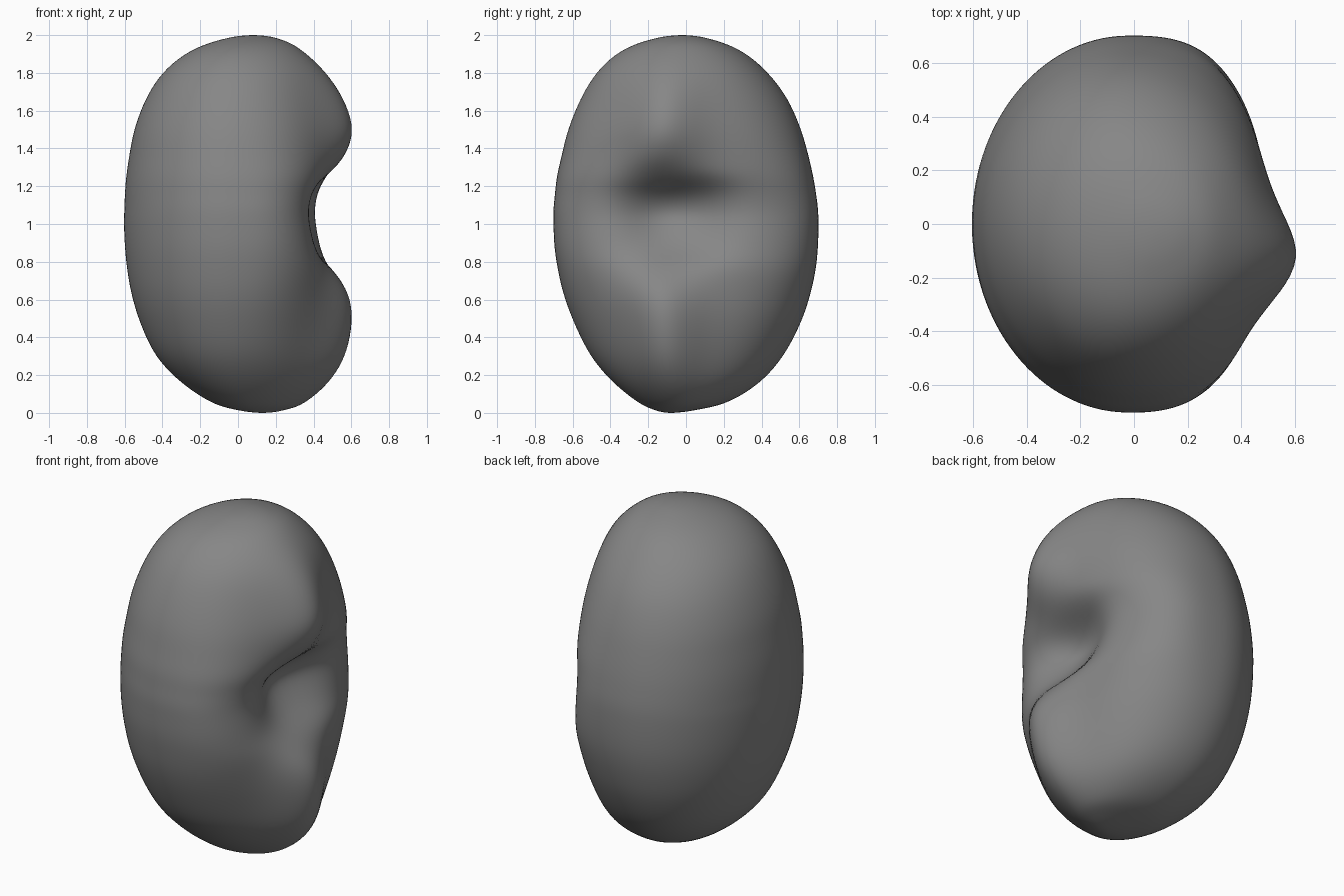
import bpy, bmesh, math

if "Cube" in bpy.data.objects:
    bpy.data.objects.remove(bpy.data.objects["Cube"])

# Level sections, bottom to top: z, left x, right x on the ridge line,
# right x of the plain body, front y, back y
ROWS = [
    (0.00, .13, .13, .13, -.08, -.08),
    (0.02, -.03, .27, .26, -.18, .08),
    (0.06, -.15, .375, .33, -.26, .23),
    (0.16, -.30, .50, .41, -.385, .39),
    (0.30, -.435, .59, .46, -.505, .515),
    (0.48, -.52, .625, .49, -.595, .61),
    (0.63, -.565, .60, .495, -.65, .66),
    (0.76, -.588, .505, .49, -.68, .688),
    (0.88, -.60, .37, .468, -.698, .70),
    (1.00, -.605, .285, .45, -.703, .703),
    (1.08, -.603, .275, .447, -.703, .70),
    (1.16, -.60, .33, .46, -.695, .69),
    (1.25, -.593, .465, .485, -.685, .675),
    (1.36, -.577, .575, .50, -.66, .65),
    (1.50, -.55, .625, .505, -.625, .61),
    (1.66, -.49, .575, .48, -.56, .54),
    (1.80, -.40, .475, .43, -.475, .435),
    (1.91, -.265, .355, .34, -.355, .305),
    (1.975, -.10, .24, .24, -.20, .15),
    (2.00, .08, .08, .08, -.02, -.02),
]
STEPS, SEGS = 5, 128


def mirrored(row):
    """Row continued past a pole, so the caps close roundly."""
    z, xl, xr, body, yf, yb = row
    return (z, xr, xl, xl, yb, yf)


def spline(a, b, c, d, t):
    return 0.5 * (2 * b + (c - a) * t + (2 * a - 5 * b + 4 * c - d) * t * t
                  + (3 * b - a - 3 * c + d) * t ** 3)


def section_point(row, angle):
    z, xl, ridge, body, yf, yb = row
    c, s = math.cos(angle), math.sin(angle)
    w = math.sqrt(max(0, 1 - (z - 1) ** 2))
    xc = (xl + body) / 2 * (1 - w) - 0.02 * w
    cx, sy = c, s
    if c > 0:
        # Right half is squarer around mid height, most of all at the back
        n = 2 + (0.72 + 0.1 * s) * math.exp(-((z - 1.02) / 0.40) ** 2)
        cx, sy = c ** (2 / n), math.copysign(abs(s) ** (2 / n), s)
    y = (yf + yb) / 2 + (yb - yf) / 2 * sy
    x = xc + ((body - xc) if c > 0 else (xc - xl)) * cx
    # Narrow ridge on the two lobes, wider hollow between them
    amount = ridge - body
    width, mid = (0.20, -0.14) if amount > 0 else (0.26, -0.07)
    x += amount * math.exp(-((y - mid) / width) ** 2) * max(0, c) ** 2
    return (x, y, z)


# Bean-shaped organ body
pad = [mirrored(ROWS[1])] + ROWS + [mirrored(ROWS[-2])]
levels = []
for i in range(len(ROWS) - 1):
    for k in range(STEPS):
        levels.append([spline(*v, k / STEPS) for v in zip(*pad[i:i + 4])])
levels = levels[1:]

bm = bmesh.new()
rings = [[bm.verts.new(section_point(r, 2 * math.pi * (j + 0.5) / SEGS))
          for j in range(SEGS)] for r in levels]
bottom = bm.verts.new((ROWS[0][1], ROWS[0][4], 0))
top = bm.verts.new((ROWS[-1][1], ROWS[-1][4], 2))
for j in range(SEGS):
    n = (j + 1) % SEGS
    for a, b in zip(rings, rings[1:]):
        bm.faces.new((a[j], a[n], b[n], b[j]))
    bm.faces.new((bottom, rings[0][n], rings[0][j]))
    bm.faces.new((top, rings[-1][j], rings[-1][n]))

# Soften small ripples
for _ in range(8):
    bmesh.ops.smooth_vert(bm, verts=[v for r in rings[3:-3] for v in r], factor=0.5,
                          use_axis_x=True, use_axis_y=True, use_axis_z=True)
bmesh.ops.recalc_face_normals(bm, faces=bm.faces)
for f in bm.faces:
    f.smooth = True

mesh = bpy.data.meshes.new("kidney_body")
bm.to_mesh(mesh)
bm.free()
body = bpy.data.objects.new("kidney_body", mesh)
bpy.context.collection.objects.link(body)

# Dark grey surface
mat = bpy.data.materials.new("dark_grey")
mat.diffuse_color = (0.24, 0.24, 0.24, 1)
mat.use_nodes = True
mat.node_tree.nodes["Principled BSDF"].inputs["Base Color"].default_value = mat.diffuse_color
mesh.materials.append(mat)
